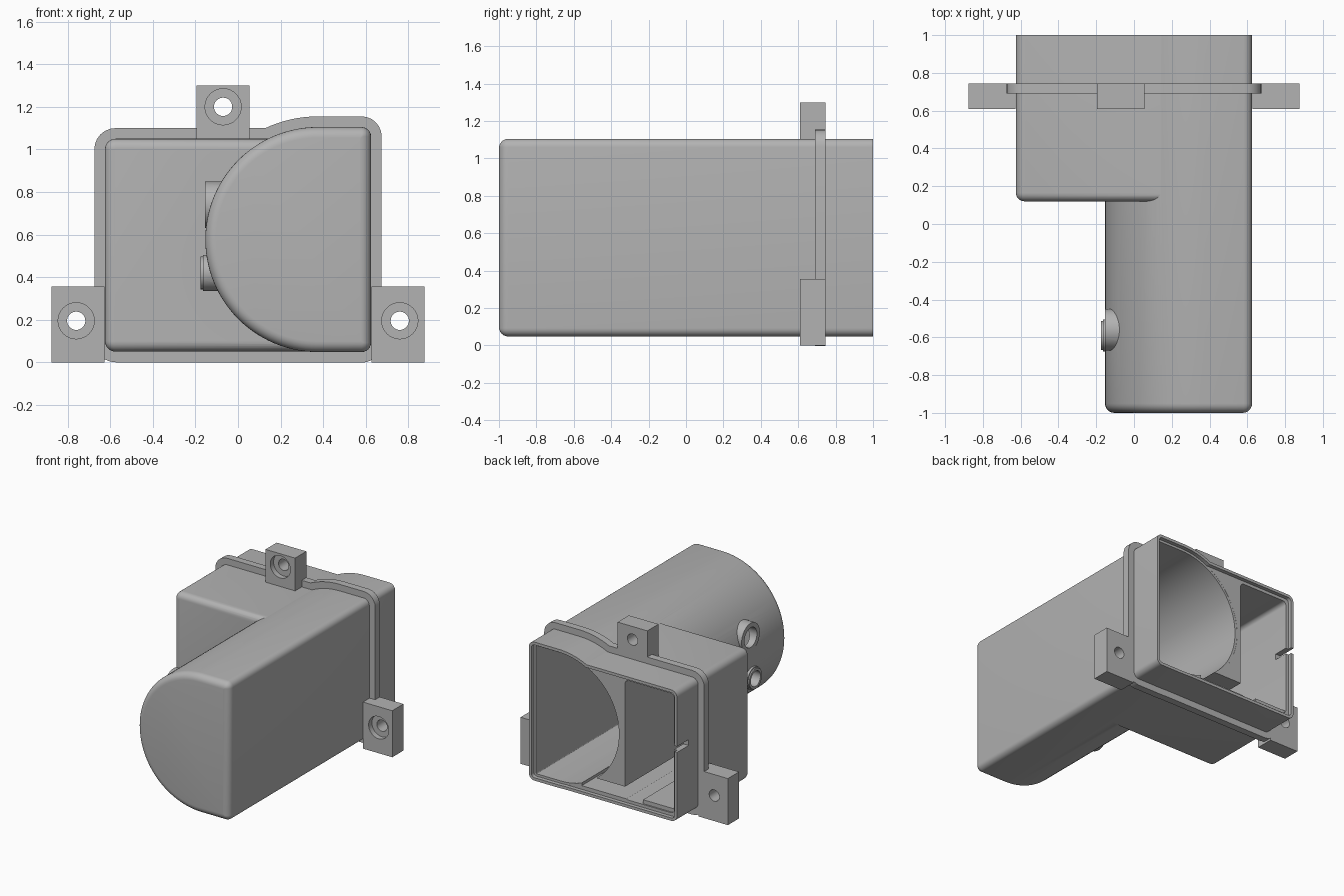
import bpy, bmesh, math
from mathutils import Matrix

cube = bpy.data.objects.get("Cube")
if cube:
    bpy.data.objects.remove(cube, do_unlink=True)

grey = bpy.data.materials.new("plain grey")
grey.use_nodes = True
grey.diffuse_color = (0.45, 0.45, 0.45, 1)
grey.node_tree.nodes["Principled BSDF"].inputs["Base Color"].default_value = (0.45, 0.45, 0.45, 1)


def finish(name, bm):
    bmesh.ops.recalc_face_normals(bm, faces=bm.faces)
    mesh = bpy.data.meshes.new(name)
    bm.to_mesh(mesh)
    bm.free()
    mesh.materials.append(grey)
    ob = bpy.data.objects.new(name, mesh)
    bpy.context.collection.objects.link(ob)
    return ob


def arc(cx, cz, r, start, end, steps):
    angles = [math.radians(start + (end - start) * i / steps) for i in range(steps + 1)]
    return [(cx + r * math.cos(a), cz + r * math.sin(a)) for a in angles]


def box_profile(off, x0=-0.625, x1=0.5, z0=0.05, z1=1.05, r=0.05):
    """Rounded rectangle grown by off."""
    x0, x1, z0, z1 = x0 - off, x1 + off, z0 - off, z1 + off
    r = max(r + off, 0.004)
    pts = []
    for cx, cz, a in ((x1 - r, z1 - r, 0), (x0 + r, z1 - r, 90),
                      (x0 + r, z0 + r, 180), (x1 - r, z0 + r, 270)):
        pts += arc(cx, cz, r, a, a + 90, 6)
    return pts


def d_profile(off):
    """Half round on the -x side, straight wall on the +x side."""
    x1, z0, z1 = 0.625 + off, 0.048 - off, 1.105 + off
    r = max(0.045 + off, 0.004)
    return (arc(0.375, (z0 + z1) / 2, (z1 - z0) / 2, 90, 270, 56)
            + arc(x1 - r, z0 + r, r, 270, 360, 6)
            + arc(x1 - r, z1 - r, r, 0, 90, 6))


def loft(name, profile, y0, y1, off=0, fillet=0):
    """Extrude a profile along y, optionally rounding the front edge."""
    stations = [(y1, off)]
    if fillet:
        for i in range(7):
            a = math.pi / 2 * i / 6
            stations.append((y0 + fillet * (1 - math.sin(a)), off - fillet * (1 - math.cos(a))))
    else:
        stations.append((y0, off))
    bm = bmesh.new()
    rings = [[bm.verts.new((x, y, z)) for x, z in profile(o)] for y, o in stations]
    for a, b in zip(rings, rings[1:]):
        for i in range(len(a)):
            j = (i + 1) % len(a)
            bm.faces.new((a[i], a[j], b[j], b[i]))
    bm.faces.new(rings[0])
    bm.faces.new(rings[-1])
    return finish(name, bm)


def block(name, x0, x1, y0, y1, z0, z1):
    bm = bmesh.new()
    bmesh.ops.create_cube(bm, size=1)
    bmesh.ops.scale(bm, vec=(x1 - x0, y1 - y0, z1 - z0), verts=bm.verts)
    bmesh.ops.translate(bm, vec=((x0 + x1) / 2, (y0 + y1) / 2, (z0 + z1) / 2), verts=bm.verts)
    return finish(name, bm)


def rod(name, axis, start, end, u, z, r):
    """Cylinder along x or y; u is its place on the other level axis."""
    bm = bmesh.new()
    bmesh.ops.create_cone(bm, cap_ends=True, segments=32, radius1=r, radius2=r, depth=end - start)
    mid = (start + end) / 2
    if axis == "x":
        place = Matrix.Translation((mid, u, z)) @ Matrix.Rotation(math.pi / 2, 4, "Y")
    else:
        place = Matrix.Translation((u, mid, z)) @ Matrix.Rotation(math.pi / 2, 4, "X")
    bmesh.ops.transform(bm, matrix=place, verts=bm.verts)
    return finish(name, bm)


def combine(target, operation, *tools):
    bpy.context.view_layer.objects.active = target
    for tool in tools:
        mod = target.modifiers.new("cut", "BOOLEAN")
        mod.operation, mod.solver, mod.object = operation, "EXACT", tool
        bpy.ops.object.modifier_apply(modifier=mod.name)
        bpy.data.objects.remove(tool, do_unlink=True)


def smooth(ob):
    bpy.ops.object.select_all(action="DESELECT")
    ob.select_set(True)
    bpy.context.view_layer.objects.active = ob
    bpy.ops.object.shade_smooth_by_angle(angle=math.radians(30))


# housing: wide box joined to the long half-round tube, with two side ports
housing = loft("housing", d_profile, -1, 1.05, fillet=0.05)
combine(housing, "UNION",
        loft("box", box_profile, 0.12, 1.06, fillet=0.045),
        rod("upper_port", "x", -0.154, 0.1, -0.56, 0.74, 0.11),
        rod("lower_port", "x", -0.165, 0.1, -0.59, 0.42, 0.085),
        rod("lower_port_lip", "x", -0.175, 0.09, -0.59, 0.42, 0.077))


def side_room(off):
    return box_profile(off, x0=-0.58, x1=-0.165, z0=0.095, z1=1.005, r=0.03)


# hollow inside, passage under the dividing wall, stepped rim and edge slot
combine(housing, "DIFFERENCE",
        block("trim", -2, 2, 1, 1.5, -1, 2),
        loft("tube_room", d_profile, -0.96, 1.12, off=-0.04),
        loft("side_room", side_room, 0.165, 1.1),
        block("passage", -0.3, 0.2, 0.17, 1.13, 0.1, 0.19),
        loft("rim_tube", d_profile, 0.97, 1.14, off=-0.022),
        loft("rim_box", box_profile, 0.971, 1.15, off=-0.022),
        block("slot", -0.7, -0.5, 0.86, 1.2, 0.585, 0.63),
        rod("upper_bore", "x", -0.4, 0.15, -0.56, 0.74, 0.075),
        rod("lower_bore", "x", -0.4, 0.15, -0.59, 0.42, 0.058))
smooth(housing)

# small raised ledge on the inside floor
block("floor_ledge", -0.6, -0.31, 0.57, 0.96, 0.08, 0.125)

# mounting flange running round the housing
flange = loft("flange", d_profile, 0.69, 0.745, off=0.05)
combine(flange, "UNION", loft("flange_box", box_profile, 0.69, 0.745, off=0.05))
combine(flange, "DIFFERENCE",
        loft("flange_tube_hole", d_profile, 0.5, 0.9, off=-0.02),
        loft("flange_box_hole", box_profile, 0.51, 0.91, off=-0.02))
smooth(flange)

# screw lugs with counterbored holes
for name, x0, x1, z0, z1, hx, hz in (("left_lug", 0.628, 0.875, 0, 0.355, 0.76, 0.195),
                                     ("right_lug", -0.875, -0.628, 0, 0.355, -0.76, 0.195),
                                     ("top_lug", -0.195, 0.055, 1.04, 1.3, -0.07, 1.2)):
    lug = block(name, x0, x1, 0.61, 0.745, z0, z1)
    combine(lug, "DIFFERENCE",
            rod("screw_hole", "y", 0.5, 0.9, hx, hz, 0.043),
            rod("counterbore", "y", 0.5, 0.65, hx, hz, 0.085))
    smooth(lug)
